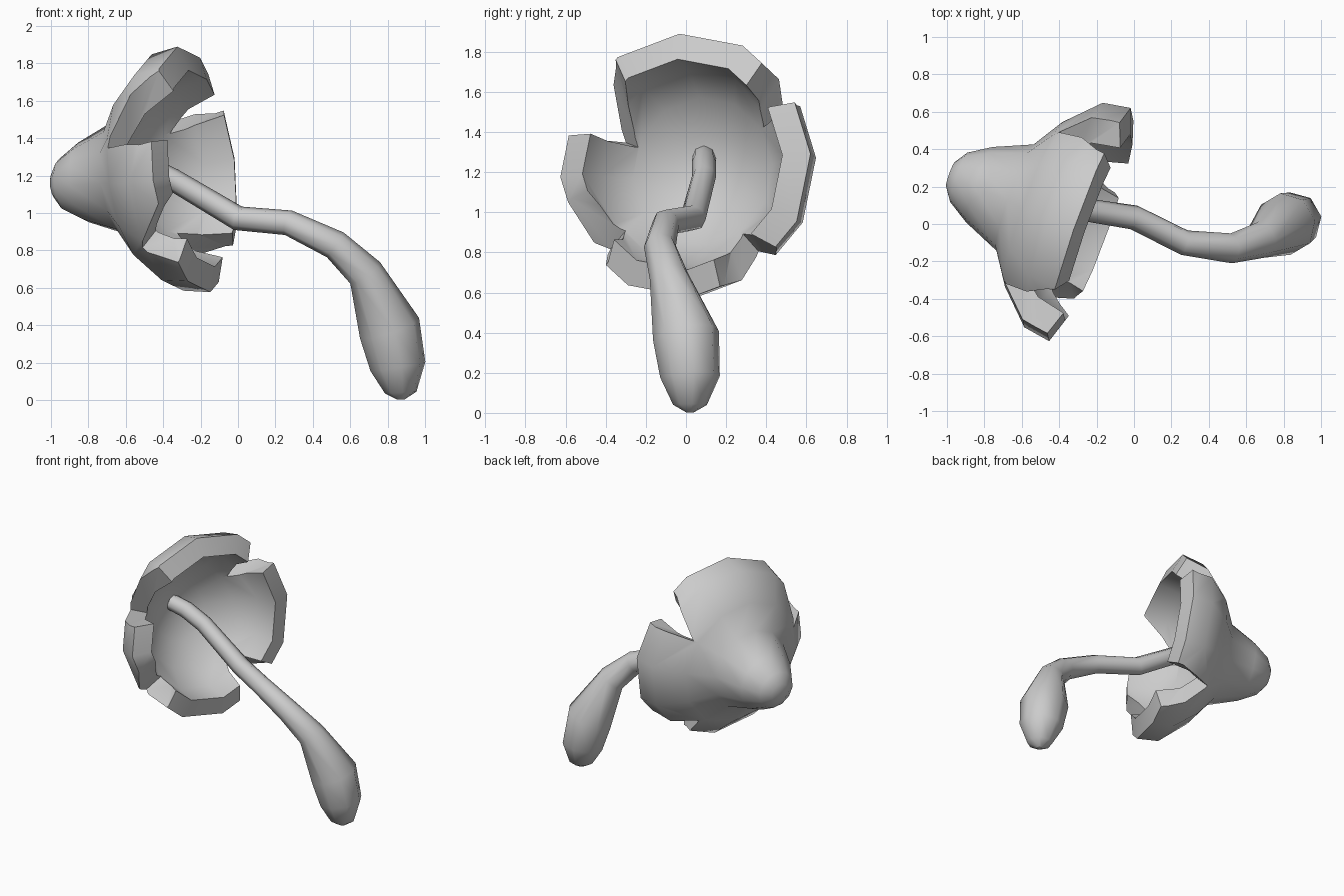
import bpy, bmesh
from math import cos, sin, radians
from mathutils import Vector

if "Cube" in bpy.data.objects:
    bpy.data.objects.remove(bpy.data.objects["Cube"])

# Cap frame: local z points out of the opening, origin at the rim centre
axis = Vector((0.935, -0.337, 0.11)).normalized()
side = Vector((0.337, 0.935, 0)).normalized()
up = axis.cross(side)
frame = Vector.Fill(3)  # placeholder replaced below
from mathutils import Matrix
frame = Matrix((side, up, axis)).transposed().to_4x4()
frame.translation = (-0.222, -0.008, 1.235)


def polar(r, deg, s):
    return Vector((r * cos(radians(deg)), r * sin(radians(deg)), s))


def make_object(name, bm):
    bmesh.ops.recalc_face_normals(bm, faces=bm.faces)
    bm.transform(frame)
    mesh = bpy.data.meshes.new(name)
    bm.to_mesh(mesh)
    bm.free()
    ob = bpy.data.objects.new(name, mesh)
    bpy.context.collection.objects.link(ob)
    return ob


def select_only(ob):
    bpy.ops.object.select_all(action='DESELECT')
    ob.select_set(True)
    bpy.context.view_layer.objects.active = ob


# Bell-shaped cap: outer wall, rim, hollow inside
profile = [(0, -0.82), (0.07, -0.812), (0.14, -0.765), (0.215, -0.646), (0.302, -0.443),
           (0.468, -0.336), (0.638, -0.166), (0.663, -0.015), (0.53, 0.03),
           (0.49, -0.13), (0.37, -0.27), (0.2, -0.37), (0, -0.42)]
SIDES = 12
bm = bmesh.new()
rings = []
for r, s in profile:
    if r == 0:
        rings.append([bm.verts.new((0, 0, s))] * SIDES)
    else:
        rings.append([bm.verts.new(polar(r, 5 + 360 / SIDES * i, s)) for i in range(SIDES)])
for a, b in zip(rings, rings[1:]):
    for i in range(SIDES):
        j = (i + 1) % SIDES
        bm.faces.new(list(dict.fromkeys((a[i], a[j], b[j], b[i]))))
cap = make_object("cap", bm)


# Cracks in the rim: start and end angle at the edge, tip angle, tip depth, tip slope
def crack_cutter(a0, a1, tip, depth, slope, top=0.08):
    bm = bmesh.new()
    tris = []
    for r in (0.36, 0.9):
        s = depth - (r - 0.47) * slope
        k = (top - s) / -s
        spread = 24 * (r - 0.67)          # cracks open wider towards the outside
        tris.append([bm.verts.new(polar(r, tip + (a0 - spread - tip) * k, top)),
                     bm.verts.new(polar(r, tip + (a1 + spread - tip) * k, top)),
                     bm.verts.new(polar(r, tip, s))])
    bm.faces.new(tris[0])
    bm.faces.new(tris[1])
    for i in range(3):
        j = (i + 1) % 3
        bm.faces.new((tris[0][i], tris[0][j], tris[1][j], tris[1][i]))
    bmesh.ops.triangulate(bm, faces=bm.faces)
    ob = make_object("crack_cutter", bm)
    ob.hide_render = True
    return ob


cutters = [crack_cutter(*c) for c in ((130, 163, 161, -0.34, 0.7), (33, 50, 34, -0.30, 0.7),
                                      (199, 227, 222, -0.14, 0.4), (292, 317, 307, -0.28, 0.7))]
for c in cutters:
    mod = cap.modifiers.new("crack", 'BOOLEAN')
    mod.operation = 'DIFFERENCE'
    mod.solver = 'EXACT'
    mod.object = c
select_only(cap)
bpy.ops.object.convert(target='MESH')
bpy.ops.object.shade_smooth_by_angle(angle=radians(45))
for c in cutters:
    bpy.data.objects.remove(c)

# Bent stem swelling into a bulb at the foot: x, y, z, radius
path = [(-0.62, 0.09, 1.275, 0.058), (-0.5, 0.09, 1.25, 0.06), (-0.35, 0.09, 1.18, 0.06),
        (0, 0.035, 0.972, 0.066), (0.27, -0.1, 0.948, 0.068), (0.52, -0.13, 0.83, 0.08),
        (0.68, -0.085, 0.68, 0.098), (0.81, 0.0, 0.385, 0.168), (0.855, 0.02, 0.18, 0.15),
        (0.87, 0.02, 0.04, 0.085), (0.87, 0.02, 0.003, 0.02)]
curve = bpy.data.curves.new("stem", 'CURVE')
curve.dimensions = '3D'
curve.bevel_depth = 1
curve.bevel_resolution = 2
curve.use_fill_caps = True
spline = curve.splines.new('POLY')
spline.points.add(len(path) - 1)
for p, (x, y, z, r) in zip(spline.points, path):
    p.co = (x, y, z, 1)
    p.radius = r
stem = bpy.data.objects.new("stem", curve)
bpy.context.collection.objects.link(stem)
select_only(stem)
bpy.ops.object.convert(target='MESH')
bpy.ops.object.shade_smooth_by_angle(angle=radians(60))
